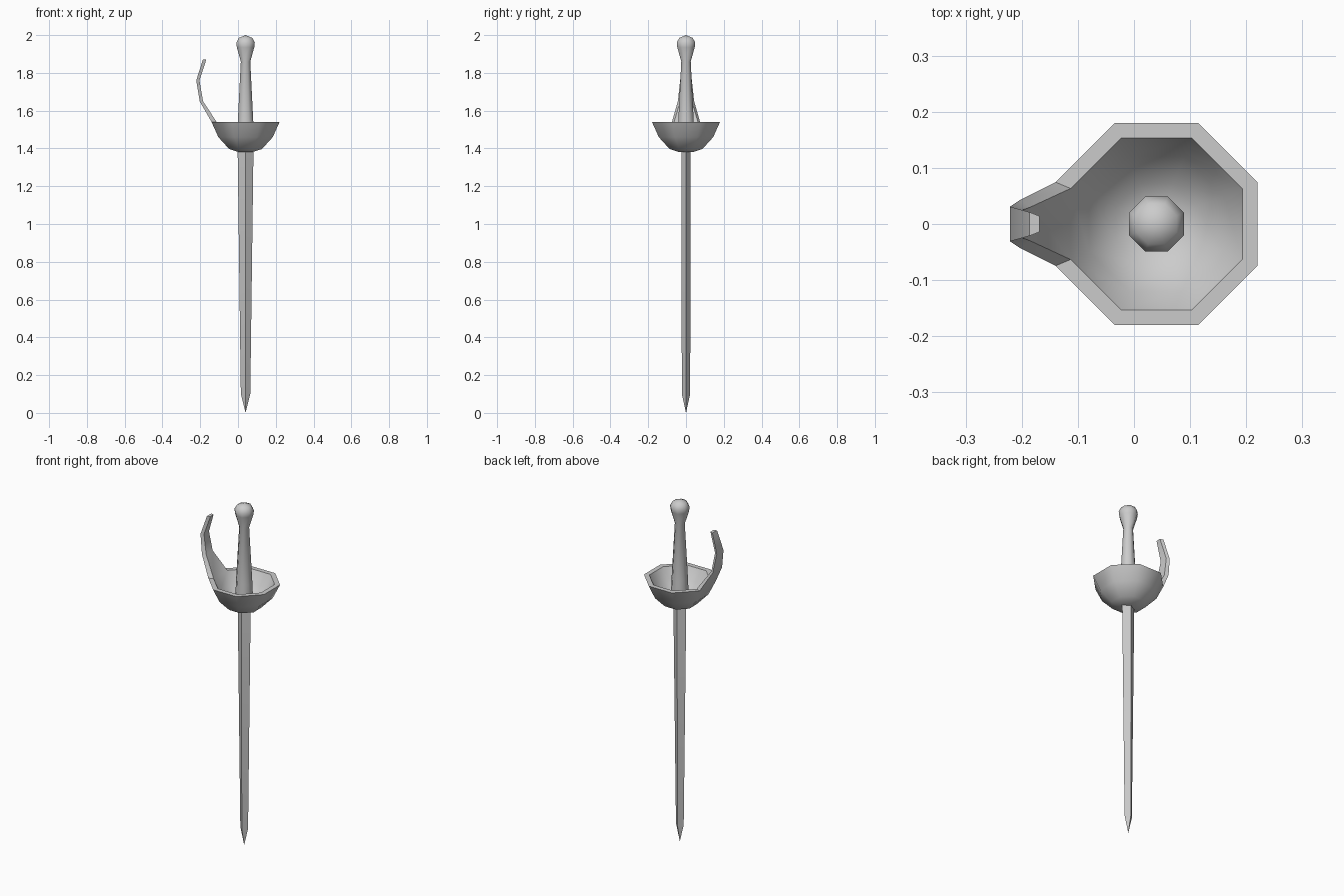
import bpy, bmesh, math

if "Cube" in bpy.data.objects:
    bpy.data.objects.remove(bpy.data.objects["Cube"])

SIDES = 8
AXIS_X = 0.04
FLAT = 1 / math.cos(math.pi / SIDES)   # flat-to-flat radius -> corner radius


def skin(bm, rings):
    """Join consecutive closed rings of vertices with quads."""
    for a, b in zip(rings, rings[1:]):
        n = len(a)
        for i in range(n):
            bm.faces.new((a[i], a[(i + 1) % n], b[(i + 1) % n], b[i]))


def lathe_rings(bm, profile):
    """Octagonal rings with flat sides facing the axes."""
    return [[bm.verts.new((AXIS_X + r * FLAT * math.cos((i + .5) * math.tau / SIDES),
                           r * FLAT * math.sin((i + .5) * math.tau / SIDES), z))
             for i in range(SIDES)] for r, z in profile]


def finish(bm, name, angle):
    bmesh.ops.recalc_face_normals(bm, faces=bm.faces)
    mesh = bpy.data.meshes.new(name)
    bm.to_mesh(mesh)
    bm.free()
    obj = bpy.data.objects.new(name, mesh)
    bpy.context.collection.objects.link(obj)
    bpy.ops.object.select_all(action='DESELECT')
    obj.select_set(True)
    bpy.context.view_layer.objects.active = obj
    bpy.ops.object.shade_smooth_by_angle(angle=math.radians(angle))
    return obj


# Bowl guard: outer shell, rim, inner shell
bm = bmesh.new()
cup = lathe_rings(bm, [(.035, 1.38), (.087, 1.397), (.144, 1.46), (.18, 1.54),
                       (.153, 1.54), (.12, 1.473), (.072, 1.42), (.03, 1.405)])
skin(bm, cup)
bm.faces.new(cup[0])
bm.faces.new(cup[-1])

# Knuckle guard: drawn out of the left rim face
outer, inner = cup[3], cup[4]
root = [outer[3], outer[4], inner[4], inner[3]]
bm.faces.remove(next(f for f in bm.faces if set(f.verts) == set(root)))
rings = [root]
for xo, xi, yo, yi, z in [(-.203, -.185, .043, .030, 1.65),
                          (-.221, -.204, .031, .023, 1.76),
                          (-.186, -.168, .021, .014, 1.87)]:
    rings.append([bm.verts.new(p) for p in
                  ((xo, yo, z), (xo, -yo, z), (xi, -yi, z), (xi, yi, z))])
skin(bm, rings)
bm.faces.new(rings[-1])
finish(bm, "hand_guard", 50)

# Grip and rounded pommel
bm = bmesh.new()
grip = lathe_rings(bm, [(.046, 1.40), (.041, 1.54), (.025, 1.86), (.046, 1.935),
                        (.049, 1.96), (.036, 1.985)])
skin(bm, grip)
bm.faces.new(grip[0])
top = bm.verts.new((AXIS_X, 0, 2.0))
for i in range(SIDES):
    bm.faces.new((grip[-1][i], grip[-1][(i + 1) % SIDES], top))
finish(bm, "grip_and_pommel", 50)

# Tapered diamond-section blade
bm = bmesh.new()
blade = [[bm.verts.new((AXIS_X + x, y, z)) for x, y in ((w, 0), (0, t), (-w, 0), (0, -t))]
         for w, t, z in [(.042, .025, 1.40), (.025, .022, .10)]]
skin(bm, blade)
bm.faces.new(blade[0])
tip = bm.verts.new((AXIS_X, 0, 0))
for i in range(4):
    bm.faces.new((blade[1][i], blade[1][(i + 1) % 4], tip))
finish(bm, "blade", 30)
